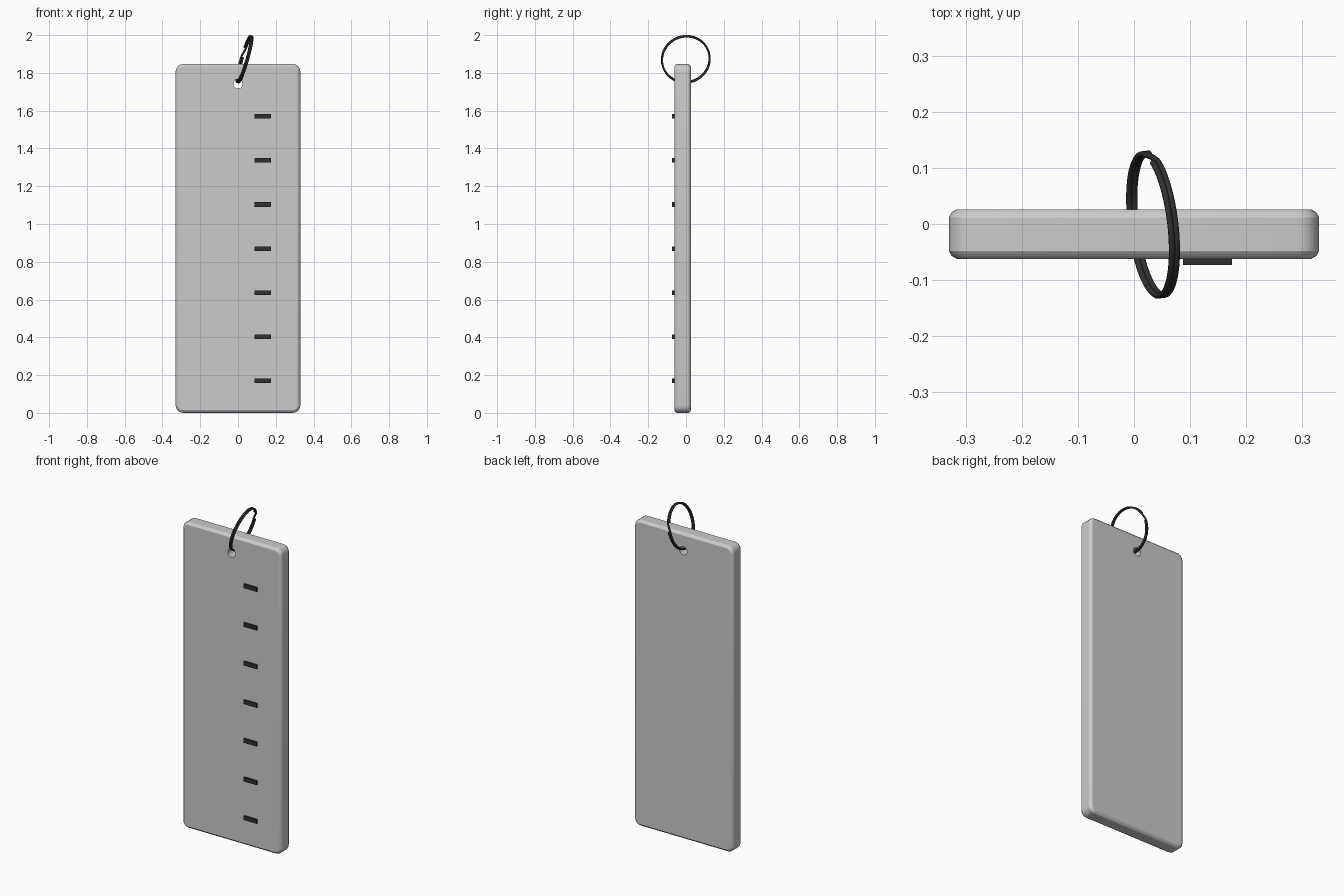
import bpy, bmesh, math
from mathutils import Vector

if "Cube" in bpy.data.objects:
    bpy.data.objects.remove(bpy.data.objects["Cube"])


def material(name, value):
    m = bpy.data.materials.new(name)
    m.diffuse_color = (value, value, value, 1)
    m.use_nodes = True
    m.node_tree.nodes["Principled BSDF"].inputs["Base Color"].default_value = m.diffuse_color
    return m


dark = material("dark_metal", 0.03)


def add_object(name, bm, mat=None):
    mesh = bpy.data.meshes.new(name)
    bm.to_mesh(mesh)
    bm.free()
    ob = bpy.data.objects.new(name, mesh)
    bpy.context.collection.objects.link(ob)
    if mat:
        mesh.materials.append(mat)
    return ob


def box(lo, hi):
    bm = bmesh.new()
    bmesh.ops.create_cube(bm, size=1)
    for v in bm.verts:
        v.co = [lo[i] + (v.co[i] + 0.5) * (hi[i] - lo[i]) for i in range(3)]
    return bm


# Plate: rounded outline corners, then softened front and back rims
Y0, Y1 = -0.062, 0.026
bm = box((-0.33, Y0, 0.0), (0.33, Y1, 1.847))
corners = [e for e in bm.edges if abs(e.verts[0].co.y - e.verts[1].co.y) > 0.01]
bmesh.ops.bevel(bm, geom=corners, offset=0.04, segments=5, profile=0.5, affect='EDGES')
rims = [e for e in bm.edges if abs(e.verts[0].co.y - e.verts[1].co.y) < 0.001]
bmesh.ops.bevel(bm, geom=rims, offset=0.014, segments=2, profile=0.4, affect='EDGES')
plate = add_object("plate", bm)

# Hole through the plate for the ring
bpy.ops.mesh.primitive_cylinder_add(vertices=32, radius=0.025, depth=0.4,
                                    location=(0, 0, 1.742), rotation=(math.pi / 2, 0, 0))
cutter = bpy.context.object
cutter.name = "hole_cutter"
cutter.hide_render = True
cut = plate.modifiers.new("hole", 'BOOLEAN')
cut.operation = 'DIFFERENCE'
cut.solver = 'EXACT'
cut.object = cutter
bpy.context.view_layer.objects.active = plate
bpy.ops.object.select_all(action='DESELECT')
plate.select_set(True)
bpy.ops.object.modifier_apply(modifier="hole")
bpy.data.objects.remove(cutter)
bpy.ops.object.shade_smooth_by_angle(angle=math.radians(30))

# Row of raised marks on the front
for i in range(7):
    z = 0.17 + i * 0.2333
    add_object(f"mark_{i + 1}", box((0.087, -0.073, z - 0.012), (0.175, Y0 + 0.003, z + 0.012)), dark)

# Split ring: two turns of wire side by side with one crossover step
v = Vector((-0.12, 0.99, 0)).normalized()
n = Vector((0.95, 0.115, -0.275))
n = (n - v * n.dot(v)).normalized()
u = v.cross(n)
if u.z < 0:
    u = -u
center = Vector((0.034, -0.001, 1.872))
R, wire, start, gap = 0.127, 0.0055, math.radians(18), math.radians(12)
turn = 2 * math.pi
steps = 160
curve = bpy.data.curves.new("split_ring", 'CURVE')
curve.dimensions = '3D'
curve.bevel_depth = wire
curve.bevel_resolution = 2
curve.use_fill_caps = True
spline = curve.splines.new('POLY')
spline.points.add(steps)
for i, p in enumerate(spline.points):
    t = gap + (2 * turn - 2 * gap) * i / steps
    s = min(1, max(0, (t - turn + gap) / (2 * gap)))
    side = (2 * s * s * (3 - 2 * s) - 1) * wire * 0.85
    a = start + t
    p.co = (*(center + v * (R * math.cos(a)) + u * (R * math.sin(a)) + n * side), 1)
curve.materials.append(dark)
ring = bpy.data.objects.new("split_ring", curve)
bpy.context.collection.objects.link(ring)
